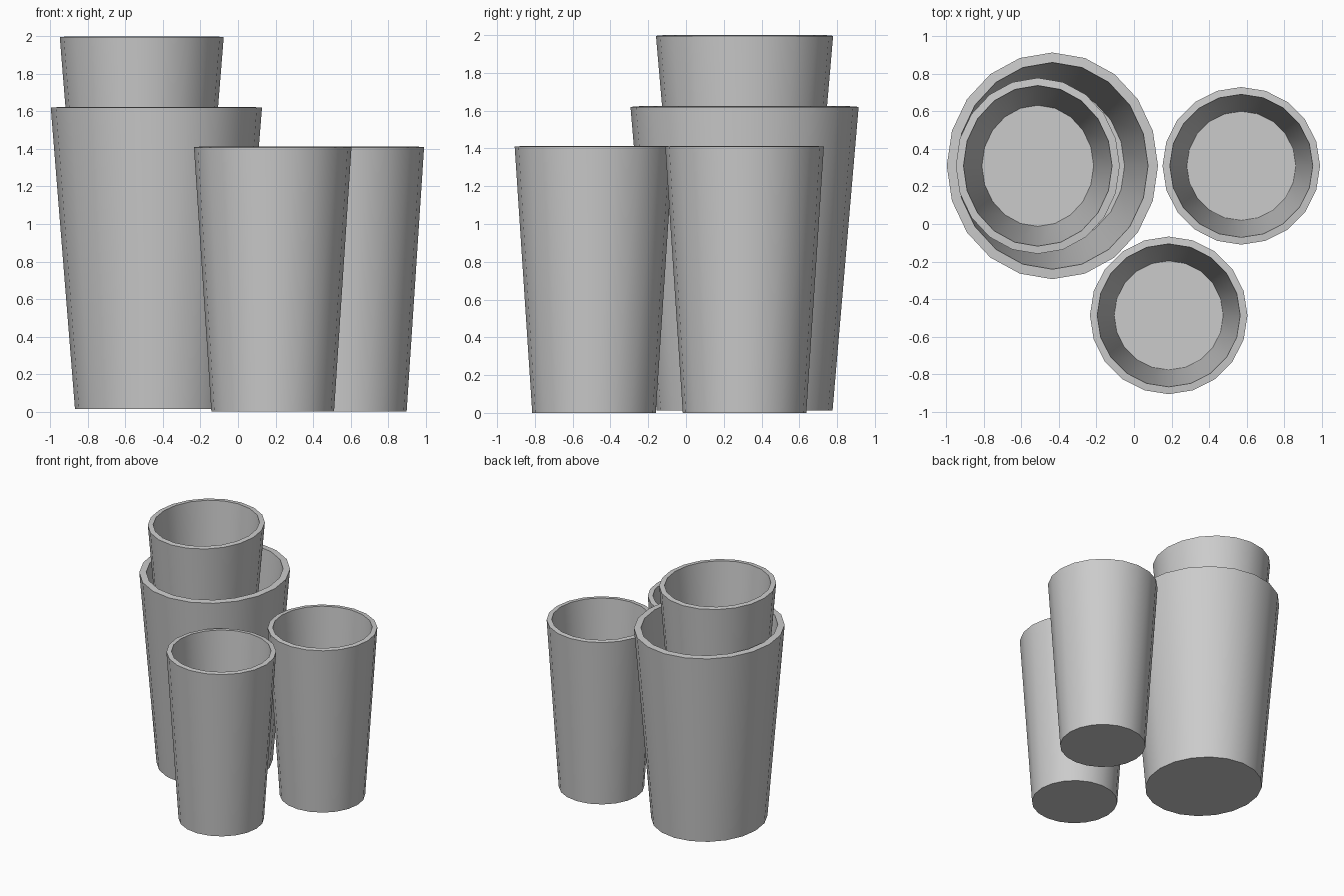
import bpy, bmesh, math

if "Cube" in bpy.data.objects:
    bpy.data.objects.remove(bpy.data.objects["Cube"])

SIDES = 20


def cup(name, x, y, z0, z1, top, bottom, wall):
    """Tapered open cup with an elliptical plan; top and bottom are (rx, ry)."""
    # rings from outer base, up over the rim, down to the inner floor
    rings = [
        (bottom, 0, z0),
        (top, 0, z1 - 0.004),
        (top, wall, z1),
        (bottom, wall * 0.93, z0 + wall),
    ]
    bm = bmesh.new()
    loops = []
    for (rx, ry), inset, z in rings:
        loops.append([
            bm.verts.new((x + (rx - inset) * math.cos(a), y + (ry - inset) * math.sin(a), z))
            for a in (2 * math.pi * i / SIDES for i in range(SIDES))
        ])
    for lo, hi in zip(loops, loops[1:]):
        for i in range(SIDES):
            j = (i + 1) % SIDES
            bm.faces.new((lo[i], lo[j], hi[j], hi[i]))
    bm.faces.new(list(reversed(loops[0])))   # underside
    bm.faces.new(loops[-1])                  # inner floor
    bmesh.ops.recalc_face_normals(bm, faces=bm.faces)
    mesh = bpy.data.meshes.new(name)
    bm.to_mesh(mesh)
    bm.free()
    obj = bpy.data.objects.new(name, mesh)
    bpy.context.collection.objects.link(obj)
    # smooth walls, crisp rim and base
    bpy.ops.object.select_all(action='DESELECT')
    obj.select_set(True)
    bpy.context.view_layer.objects.active = obj
    bpy.ops.object.shade_smooth_by_angle(angle=math.radians(30))
    return obj


# two matching small cups
for name, x, y in (("front_cup", 0.185, -0.487), ("right_cup", 0.572, 0.31)):
    cup(name, x, y, 0.0, 1.413, (0.42, 0.42), (0.327, 0.327), 0.039)

# large cup with a smaller copy nested inside it
cup("large_cup", -0.435, 0.31, 0.013, 1.624, (0.563, 0.604), (0.434, 0.466), 0.053)
cup("nested_cup", -0.513, 0.31, 0.75, 2.0, (0.437, 0.469), (0.336, 0.361), 0.041)
